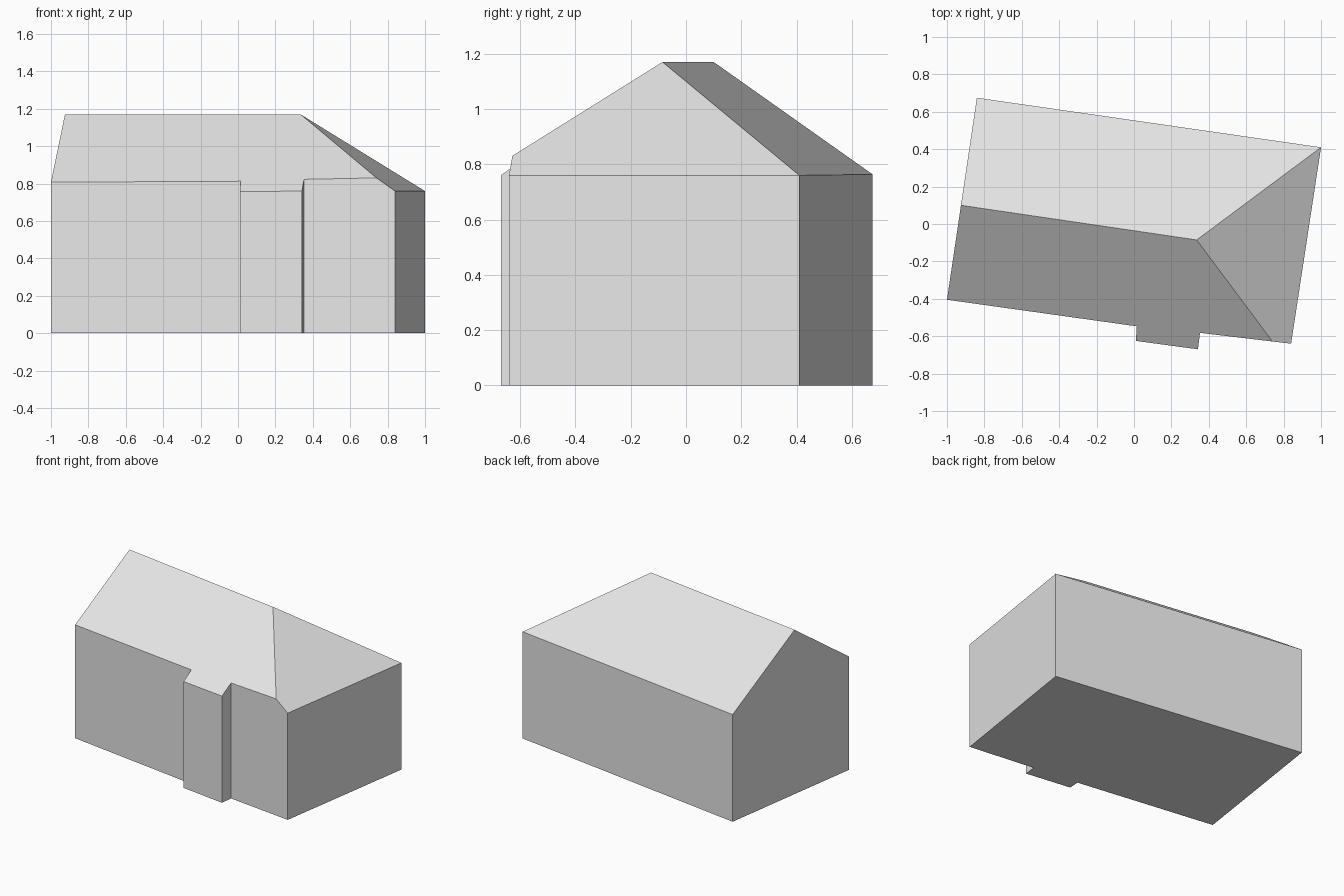
import bpy
import bmesh
from mathutils import Vector

if "Cube" in bpy.data.objects:
    bpy.data.objects.remove(bpy.data.objects["Cube"], do_unlink=True)

EAVE, RIDGE = 0.76, 1.17

# Plain grey for walls and roof
grey = bpy.data.materials.new("plain_grey")
grey.use_nodes = True
colour = (0.8, 0.8, 0.8, 1)
grey.diffuse_color = colour
grey.node_tree.nodes["Principled BSDF"].inputs["Base Color"].default_value = colour

# Footprint with a shallow front bay, counter-clockwise from the left rear corner
left_rear, left_front = (1, 0.41), (0.84, -0.64)
right_rear, right_front = (-0.84, 0.675), (-1, -0.405)
bay = [(0.015, -0.547), (0.01, -0.625), (0.342, -0.67), (0.353, -0.582)]
footprint = [left_rear, right_rear, right_front, *bay, left_front]

bm = bmesh.new()
base = bm.faces.new([bm.verts.new((x, y, 0)) for x, y in footprint])
top = bmesh.ops.extrude_face_region(bm, geom=[base])
bmesh.ops.translate(bm, vec=(0, 0, 1.3),
                    verts=[v for v in top["geom"] if isinstance(v, bmesh.types.BMVert)])
if not base.is_valid or not any(all(v.co.z < 0.01 for v in f.verts) for f in bm.faces):
    bmesh.ops.holes_fill(bm, edges=[e for e in bm.edges if e.is_boundary])


def cut_roof(a, b, c):
    """Slice off everything above the plane through three points and close it."""
    a, b, c = Vector(a), Vector(b), Vector(c)
    normal = (b - a).cross(c - a).normalized()
    if normal.z < 0:
        normal.negate()
    bmesh.ops.bisect_plane(bm, geom=bm.verts[:] + bm.edges[:] + bm.faces[:],
                           dist=1e-5, plane_co=a, plane_no=normal, clear_outer=True)
    bmesh.ops.holes_fill(bm, edges=[e for e in bm.edges if e.is_boundary])


# Rear slope, hipped end and front slope
ridge_gable, ridge_hip = (-0.925, 0.1, RIDGE), (0.335, -0.085, RIDGE)
cut_roof(ridge_gable, ridge_hip, (*left_rear, EAVE))
cut_roof(ridge_hip, (*left_rear, EAVE), (*left_front, EAVE))
cut_roof(ridge_gable, ridge_hip, (*bay[2], EAVE))

bmesh.ops.recalc_face_normals(bm, faces=bm.faces)
mesh = bpy.data.meshes.new("house_body")
bm.to_mesh(mesh)
bm.free()
mesh.materials.append(grey)
house = bpy.data.objects.new("house_body", mesh)
bpy.context.collection.objects.link(house)
